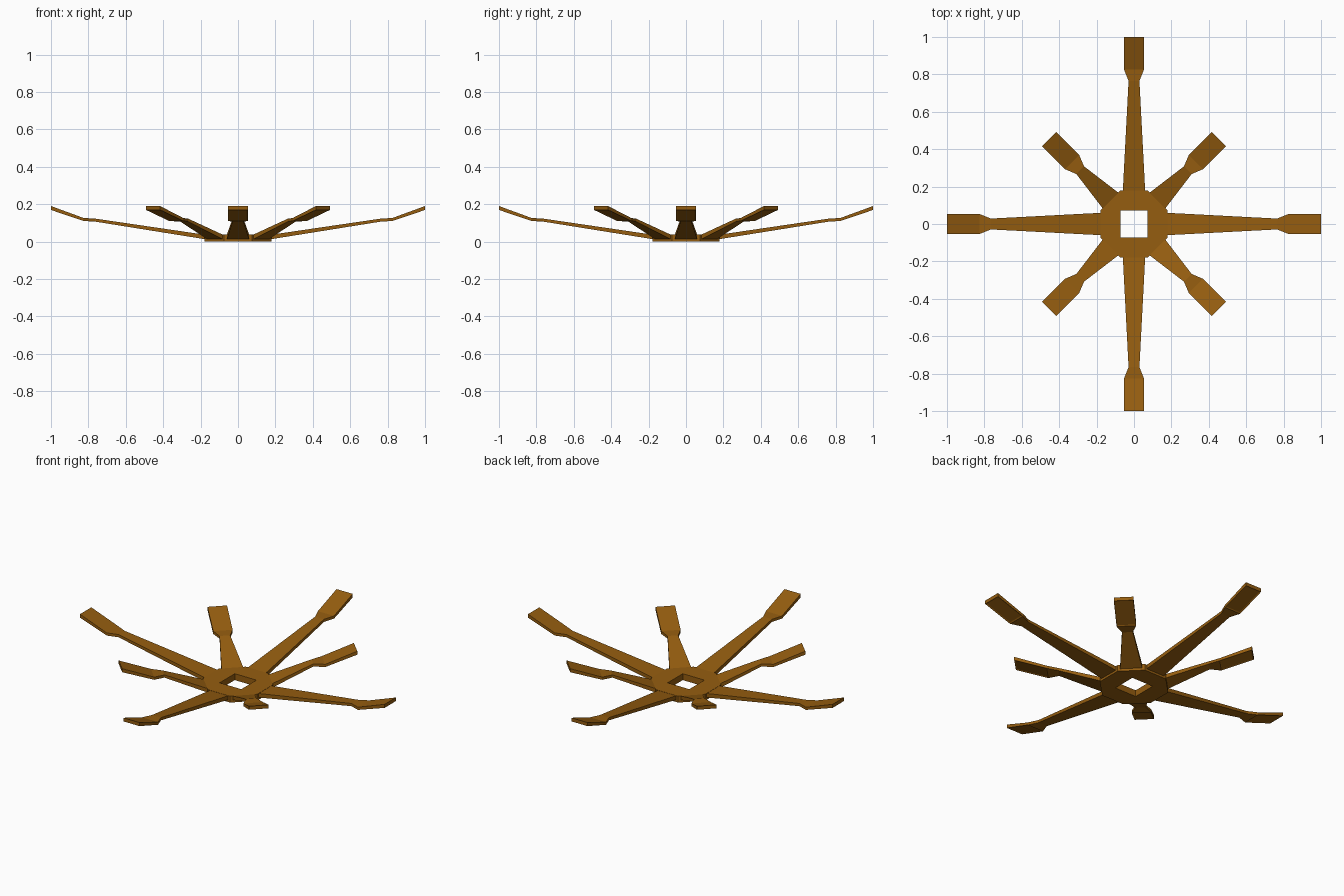
import bpy, bmesh, math

if "Cube" in bpy.data.objects:
    bpy.data.objects.remove(bpy.data.objects["Cube"])

mat = bpy.data.materials.new("brown_wood")
mat.diffuse_color = (0.30, 0.11, 0.005, 1)
mat.use_nodes = True
mat.node_tree.nodes["Principled BSDF"].inputs["Base Color"].default_value = mat.diffuse_color


def to_object(bm, name):
    bmesh.ops.recalc_face_normals(bm, faces=bm.faces)
    me = bpy.data.meshes.new(name)
    bm.to_mesh(me)
    bm.free()
    me.materials.append(mat)
    ob = bpy.data.objects.new(name, me)
    bpy.context.collection.objects.link(ob)
    return ob


# Octagonal hub with a square hole
def make_hub(apothem=0.178, hole=0.071, height=0.038):
    bm = bmesh.new()
    R = apothem / math.cos(math.pi / 8)

    def ring(n, r, z):
        return [bm.verts.new((r * math.cos((2 * i + 1) * math.pi / n),
                              r * math.sin((2 * i + 1) * math.pi / n), z)) for i in range(n)]

    outer = [ring(8, R, z) for z in (0, height)]
    inner = [ring(4, hole * math.sqrt(2), z) for z in (0, height)]
    for o, q in zip(outer, inner):
        for i in range(4):
            bm.faces.new((q[i], o[2 * i], o[2 * i + 1]))
            bm.faces.new((q[i], o[2 * i + 1], o[(2 * i + 2) % 8], q[(i + 1) % 4]))
    for low, high in (outer, inner):
        n = len(low)
        for i in range(n):
            j = (i + 1) % n
            bm.faces.new((low[i], low[j], high[j], high[i]))
    return to_object(bm, "hub")


# Arm: tapered bar, narrow neck, upturned paddle
def make_arm(name, shift, angle):
    # distance, half width, bottom z, top z
    stations = [(0.172, 0.060, 0.012, 0.036),
                (0.765 - shift, 0.029, 0.107, 0.123),
                (0.825 - shift, 0.053, 0.110, 0.126),
                (1.0 - shift, 0.053, 0.169, 0.190)]
    bm = bmesh.new()
    loops = [[bm.verts.new(p) for p in ((r, -w, b), (r, w, b), (r, w, t), (r, -w, t))]
             for r, w, b, t in stations]
    paddle_bottom = None
    for a, c in zip(loops, loops[1:]):
        for i in range(4):
            j = (i + 1) % 4
            f = bm.faces.new((a[i], a[j], c[j], c[i]))
            if i == 0:
                paddle_bottom = f
    bm.faces.new(loops[0])
    bm.faces.new(loops[-1])
    bmesh.ops.recalc_face_normals(bm, faces=bm.faces)
    # shallow panel under the paddle
    bmesh.ops.inset_region(bm, faces=[paddle_bottom], thickness=0.010, depth=-0.003)
    ob = to_object(bm, name)
    ob.rotation_euler.z = angle
    return ob


make_hub()
for k in range(4):
    make_arm(f"long_arm_{k + 1}", 0.0, k * math.pi / 2)
    make_arm(f"short_arm_{k + 1}", 0.358, k * math.pi / 2 + math.pi / 4)
